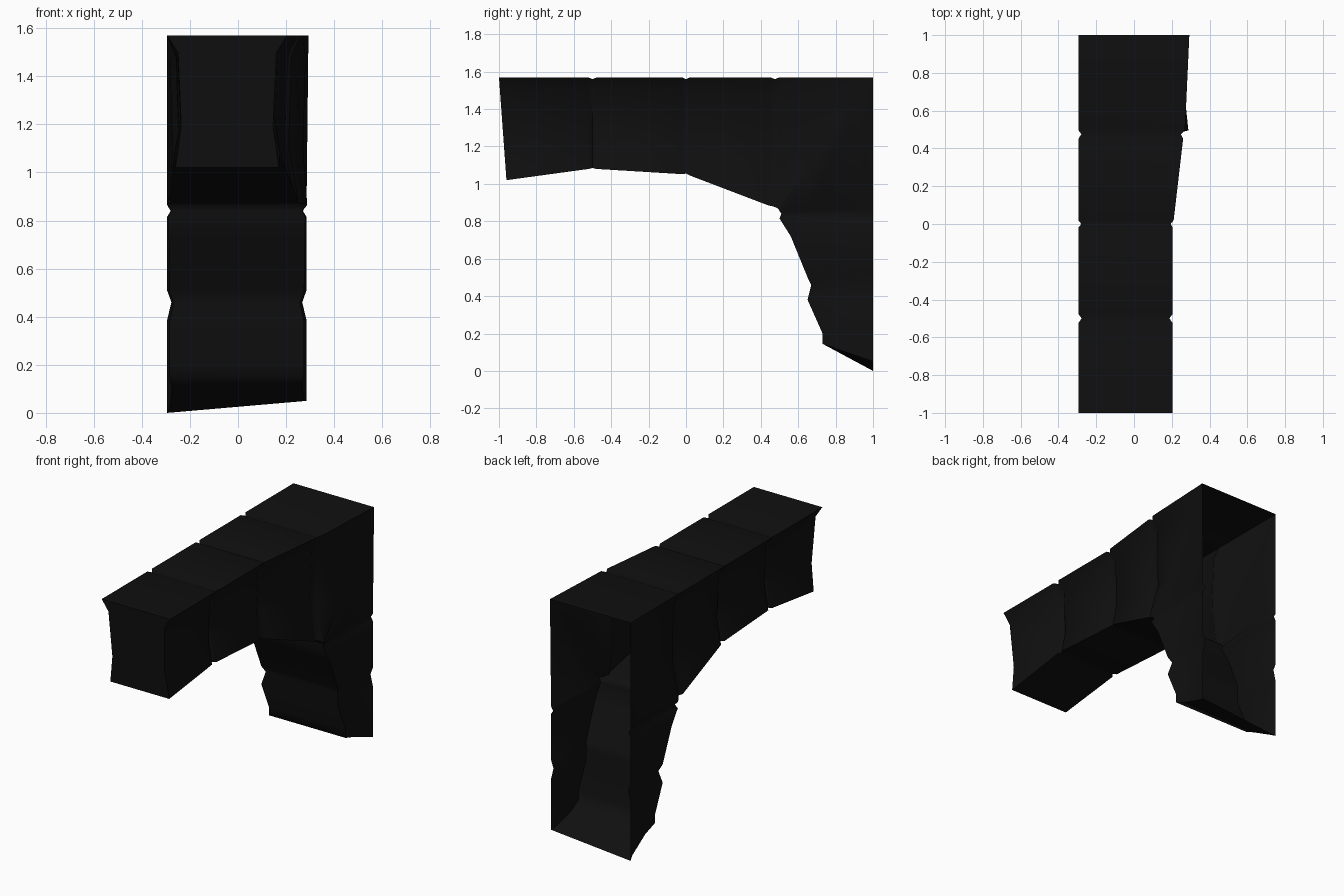
import bpy, bmesh

if "Cube" in bpy.data.objects:
    bpy.data.objects.remove(bpy.data.objects["Cube"])

LEFT = -0.295
# Stations along the bracket: outer (y, z), inner (y, z), right x, inner inset, groove depth
STATIONS = [
    ((-1.00, 1.57), (-0.96, 1.02), 0.205, 0.035, 0),
    ((-0.525, 1.57), (-0.52, 1.08), 0.205, 0.03, 0),
    ((-0.50, 1.56), (-0.50, 1.085), 0.205, 0.03, 0.018),
    ((-0.475, 1.57), (-0.48, 1.08), 0.205, 0.03, 0),
    ((-0.02, 1.57), (-0.02, 1.052), 0.205, 0.03, 0),
    ((0.00, 1.56), (0.00, 1.055), 0.21, 0.03, 0.016),
    ((0.02, 1.57), (0.02, 1.045), 0.21, 0.025, 0),
    ((0.45, 1.57), (0.44, 0.885), 0.26, 0.01, 0),
    ((0.475, 1.56), (0.465, 0.88), 0.265, 0.01, 0.016),
    ((0.50, 1.57), (0.49, 0.87), 0.27, 0.005, 0),
    ((1.00, 1.57), (0.495, 0.865), 0.293, 0.005, 0),
    ((1.00, 0.865), (0.50, 0.855), 0.285, 0.005, 0),
    ((1.00, 0.84), (0.51, 0.84), 0.285, 0.005, 0.015),
    ((1.00, 0.815), (0.50, 0.815), 0.285, 0.005, 0),
    ((1.00, 0.73), (0.56, 0.72), 0.285, 0.007, 0),
    ((1.00, 0.51), (0.65, 0.50), 0.285, 0.01, 0),
    ((1.00, 0.46), (0.67, 0.46), 0.285, 0.01, 0.018),
    ((1.00, 0.385), (0.65, 0.38), 0.285, 0.01, 0),
    ((1.00, 0.19), (0.73, 0.20), 0.285, 0.01, 0),
    ((1.00, 0.00), (0.73, 0.145), 0.285, 0.01, 0),
]
CORNER = 10  # the outer side is open (against the wall) after this station
LAST = len(STATIONS) - 1


def section(bm, index):
    """Ring of 8 points: right side from outer to inner, then left side back."""
    outer, inner, right, inset, groove = STATIONS[index]
    rows = [(0, 0), (0.13, 0.035 + inset * 0.3), (0.68, 0.045 + inset * 0.4), (1, inset)]
    if index >= CORNER:
        rows[1] = (0.13, 0.012)
        rows[2] = (0.68, 0.022)
    sides = []
    for is_right in (True, False):
        pts = []
        for t, p in rows:
            y = outer[0] + (inner[0] - outer[0]) * t
            z = outer[1] + (inner[1] - outer[1]) * t
            if is_right and index == LAST:
                z += 0.05 * (1 - t)
            p += groove
            pts.append(bm.verts.new((right - p if is_right else LEFT + p, y, z)))
        sides.append(pts)
    return sides[0] + sides[1][::-1]


# Swept stone bracket: arm, corner block and leg in one shell
bm = bmesh.new()
rings = [section(bm, i) for i in range(len(STATIONS))]
for i in range(LAST):
    a, b = rings[i], rings[i + 1]
    for k in range(8):
        if k == 7 and i >= CORNER:
            continue
        n = (k + 1) % 8
        bm.faces.new((a[k], a[n], b[n], b[k]))
# Front end and foot
for ring in (rings[0], rings[-1]):
    for k in range(3):
        bm.faces.new((ring[k], ring[k + 1], ring[6 - k], ring[7 - k]))
bmesh.ops.recalc_face_normals(bm, faces=bm.faces)
bm.normal_update()
top = max(bm.faces, key=lambda f: f.calc_center_median().z)
if top.normal.z < 0:
    bmesh.ops.reverse_faces(bm, faces=bm.faces)

mesh = bpy.data.meshes.new("arch_bracket")
bm.to_mesh(mesh)
bm.free()
bracket = bpy.data.objects.new("arch_bracket", mesh)
bpy.context.collection.objects.link(bracket)

# Near-black stone
stone = bpy.data.materials.new("dark_stone")
stone.diffuse_color = (0.005, 0.005, 0.005, 1)
stone.use_nodes = True
stone.node_tree.nodes["Principled BSDF"].inputs["Base Color"].default_value = stone.diffuse_color
mesh.materials.append(stone)

bpy.context.view_layer.objects.active = bracket
bracket.select_set(True)
bpy.ops.object.shade_smooth_by_angle(angle=1.25)
